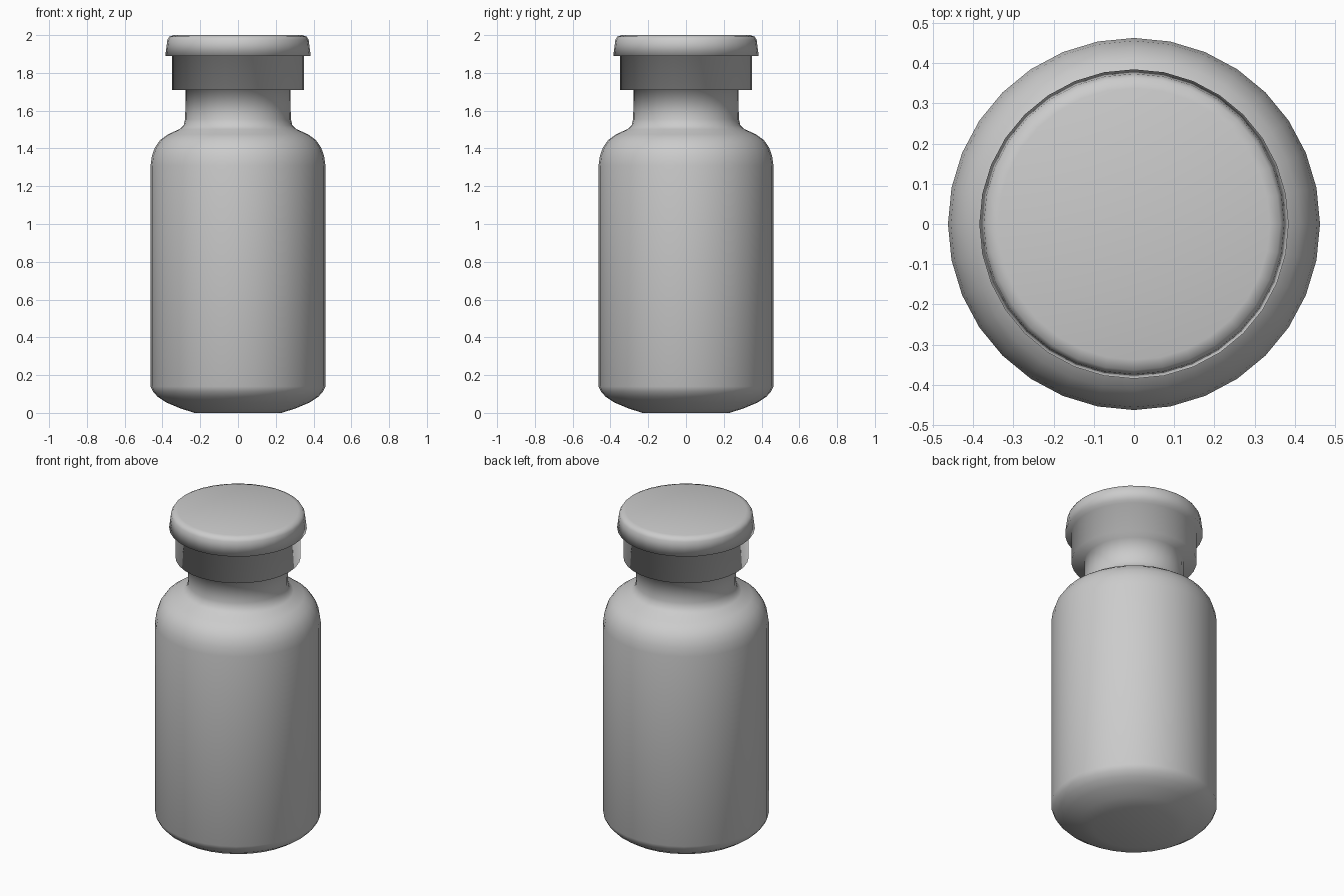
import bpy
import bmesh
from math import tau
from mathutils import Vector

cube = bpy.data.objects.get("Cube")
if cube:
    bpy.data.objects.remove(cube, do_unlink=True)

SIDES = 32


def make_material(name, colour):
    mat = bpy.data.materials.new(name)
    mat.use_nodes = True
    mat.diffuse_color = colour
    mat.node_tree.nodes["Principled BSDF"].inputs["Base Color"].default_value = colour
    return mat


def lathe(name, profile, mat):
    """Spin a (radius, height) outline around z and close both ends."""
    bm = bmesh.new()
    verts = [bm.verts.new((r, 0, z)) for r, z in profile]
    edges = [bm.edges.new(pair) for pair in zip(verts, verts[1:])]
    bmesh.ops.spin(bm, geom=verts + edges, cent=(0, 0, 0), axis=Vector((0, 0, 1)),
                   angle=tau, steps=SIDES)
    bmesh.ops.remove_doubles(bm, verts=bm.verts, dist=0.0005)
    bmesh.ops.holes_fill(bm, edges=[e for e in bm.edges if e.is_boundary], sides=0)
    bmesh.ops.recalc_face_normals(bm, faces=bm.faces)
    for face in bm.faces:
        face.smooth = True
    mesh = bpy.data.meshes.new(name)
    bm.to_mesh(mesh)
    bm.free()
    mesh.materials.append(mat)
    obj = bpy.data.objects.new(name, mesh)
    bpy.context.collection.objects.link(obj)
    return obj


# Outline sections, from the base upwards
base = [(0.23, 0), (0.30, 0.022), (0.38, 0.055), (0.425, 0.085), (0.45, 0.112), (0.463, 0.14)]
shoulder = [(0.463, 1.31), (0.456, 1.36), (0.44, 1.405), (0.412, 1.445), (0.37, 1.475),
            (0.31, 1.502), (0.288, 1.522), (0.28, 1.555)]
neck_top = [(0.277, 1.71)]
collar = [(0.35, 1.71), (0.35, 1.89)]
cap_lip = [(0.385, 1.89), (0.374, 1.975), (0.364, 1.992), (0.338, 2.0)]

grey = make_material("plain grey", (0.6, 0.6, 0.6, 1))
lathe("capped_bottle", base + shoulder + neck_top + collar + cap_lip, grey)
